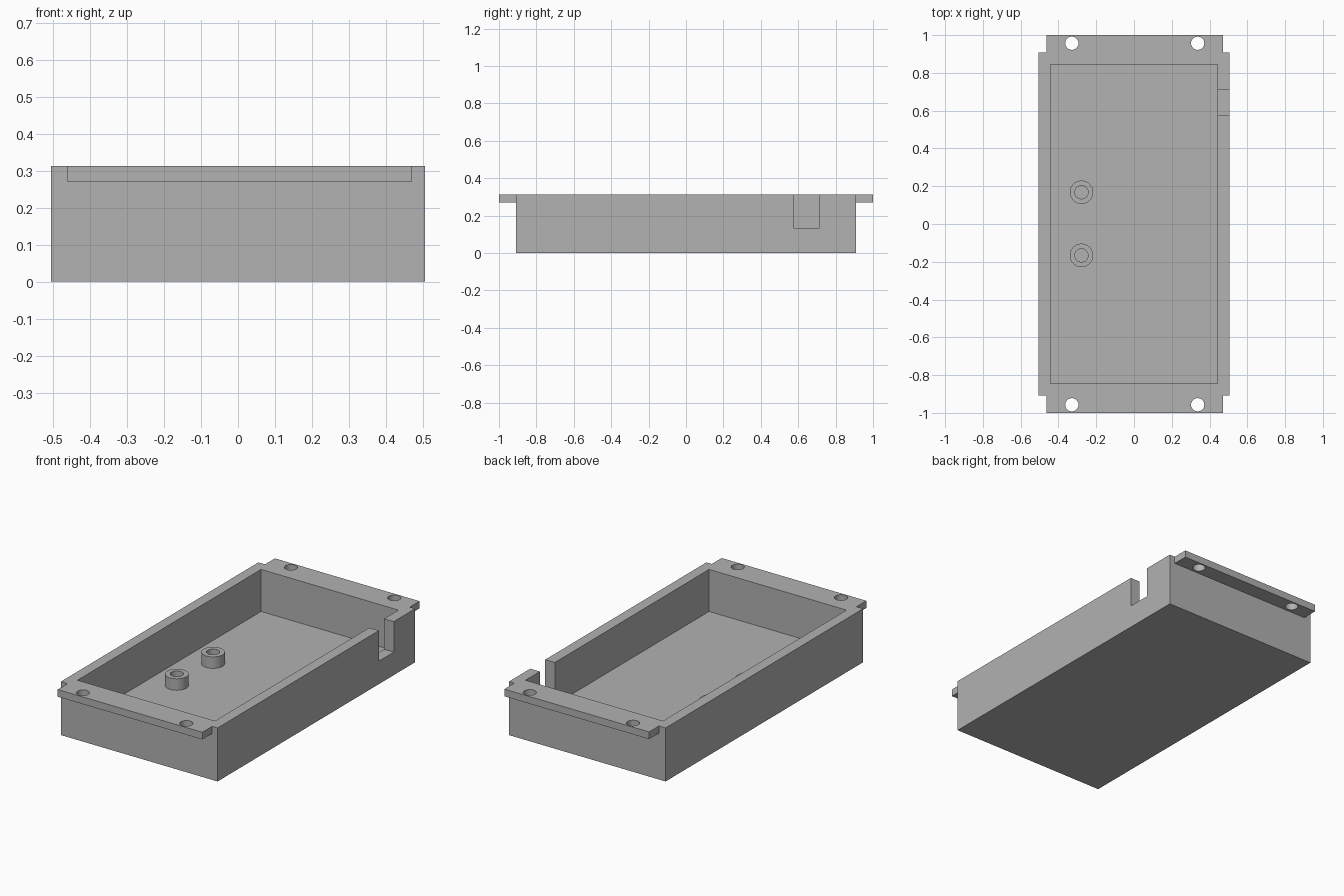
import bpy
import bmesh
from mathutils import Matrix, Vector

cube = bpy.data.objects.get("Cube")
if cube:
    bpy.data.objects.remove(cube, do_unlink=True)

HEIGHT, FLOOR, POST_TOP = 0.312, 0.067, 0.134
TAB_SHIFT = 0.004

grey = bpy.data.materials.new("plain grey")
grey.use_nodes = True
colour = (0.445, 0.445, 0.445, 1)
grey.diffuse_color = colour
grey.node_tree.nodes["Principled BSDF"].inputs["Base Color"].default_value = colour


def finish(name, bm):
    mesh = bpy.data.meshes.new(name)
    bm.to_mesh(mesh)
    bm.free()
    mesh.materials.append(grey)
    obj = bpy.data.objects.new(name, mesh)
    bpy.context.scene.collection.objects.link(obj)
    return obj


def box(name, low, high):
    low, high = Vector(low), Vector(high)
    bm = bmesh.new()
    bmesh.ops.create_cube(bm, size=1, matrix=Matrix.Translation((low + high) / 2)
                          @ Matrix.Diagonal((*(high - low), 1)))
    return finish(name, bm)


def cylinder(name, x, y, radius, low, high):
    bm = bmesh.new()
    bmesh.ops.create_cone(bm, cap_ends=True, segments=48, radius1=radius, radius2=radius,
                          depth=high - low,
                          matrix=Matrix.Translation((x, y, (low + high) / 2)))
    return finish(name, bm)


def combine(target, tool, operation):
    """Apply an exact boolean and discard the tool object."""
    mod = target.modifiers.new(operation, 'BOOLEAN')
    mod.operation, mod.solver, mod.object = operation, 'EXACT', tool
    bpy.context.view_layer.update()
    evaluated = target.evaluated_get(bpy.context.evaluated_depsgraph_get())
    target.data = bpy.data.meshes.new_from_object(evaluated)
    target.modifiers.clear()
    bpy.data.objects.remove(tool, do_unlink=True)


def smooth(obj):
    bpy.ops.object.select_all(action='DESELECT')
    obj.select_set(True)
    bpy.context.view_layer.objects.active = obj
    bpy.ops.object.shade_smooth_by_angle(angle=0.6)


# Outer tray with a mounting tab at each end
tray = box("tray", (-0.505, -0.909, 0), (0.505, 0.909, HEIGHT))
for side in (-1, 1):
    ends = sorted((side * 0.88, side * 1.0))
    tab = box("mounting_tab", (TAB_SHIFT - 0.466, ends[0], 0.27),
              (TAB_SHIFT + 0.466, ends[1], HEIGHT))
    combine(tray, tab, 'UNION')

# Inner cavity and cable slot in the +x wall
combine(tray, box("cavity", (-0.443, -0.845, FLOOR), (0.443, 0.845, 0.5)), 'DIFFERENCE')
combine(tray, box("cable_slot", (0.4, 0.575, POST_TOP), (0.6, 0.713, 0.5)), 'DIFFERENCE')

# Screw holes through the tabs
for sx in (-1, 1):
    for sy in (-1, 1):
        hole = cylinder("screw_hole", TAB_SHIFT + sx * 0.333, sy * 0.957, 0.035, 0.2, 0.4)
        combine(tray, hole, 'DIFFERENCE')
smooth(tray)

# Hollow standoff posts on the floor
for name, y in (("front_post", -0.166), ("back_post", 0.168)):
    post = cylinder(name, -0.278, y, 0.062, FLOOR - 0.01, POST_TOP)
    combine(post, cylinder("bore", -0.278, y, 0.035, FLOOR - 0.05, 0.3), 'DIFFERENCE')
    smooth(post)
